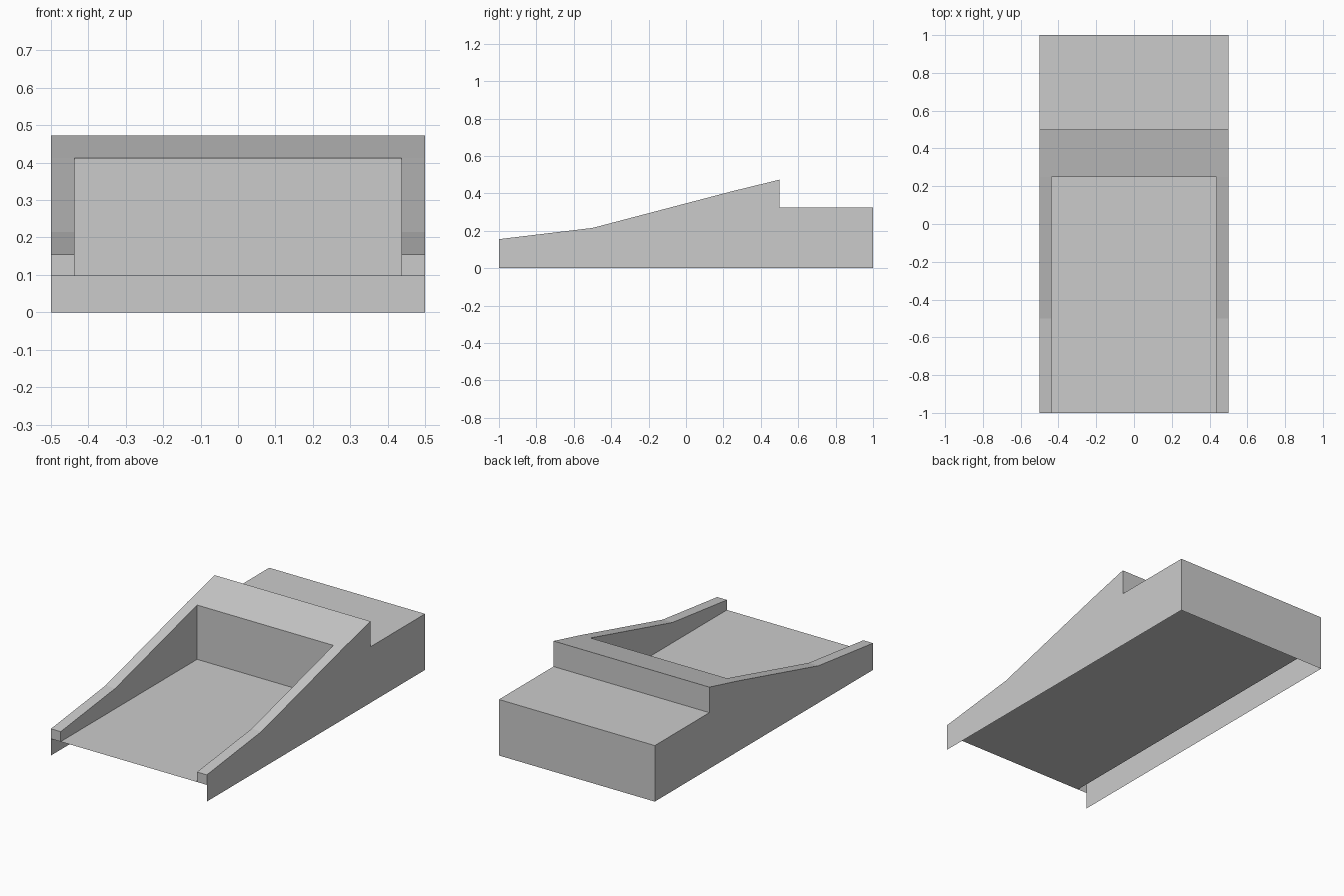
import bpy
from mathutils import Vector

cube = bpy.data.objects.get("Cube")
if cube:
    bpy.data.objects.remove(cube, do_unlink=True)

grey = bpy.data.materials.new("plain_grey")
colour = (0.6, 0.6, 0.6, 1)
grey.diffuse_color = colour
grey.use_nodes = True
grey.node_tree.nodes["Principled BSDF"].inputs["Base Color"].default_value = colour

# Main dimensions
OUTER, INNER = 0.5, 0.4375
FRONT, BEND, POCKET, RIDGE, BACK = -1, -0.5, 0.25, 0.5, 1
FLOOR, DECK = 0.097, 0.325
LIP, KNEE, HEAD, CREST = 0.155, 0.215, 0.412, 0.473


def sheet(name, points, facing):
    """Add one flat panel whose normal looks along facing."""
    mesh = bpy.data.meshes.new(name)
    mesh.from_pydata(points, [], [range(len(points))])
    mesh.update()
    if mesh.polygons[0].normal.dot(Vector(facing)) < 0:
        mesh.flip_normals()
    mesh.materials.append(grey)
    obj = bpy.data.objects.new(name, mesh)
    bpy.context.collection.objects.link(obj)


def panel(name, start, end, facing, x0=-OUTER, x1=OUTER):
    """Add a panel spanning x0 to x1 between two (y, z) points."""
    sheet(name, [(x0, *start), (x1, *start), (x1, *end), (x0, *end)], facing)


# Side walls, open underneath, with the sloping rails on top
outline = [(FRONT, 0), (BACK, 0), (BACK, DECK), (RIDGE, DECK),
           (RIDGE, CREST), (POCKET, HEAD), (BEND, KNEE), (FRONT, LIP)]
lining = [(FRONT, FLOOR), (POCKET, FLOOR), (POCKET, HEAD),
          (BEND, KNEE), (FRONT, LIP)]
for side, s in (("left", 1), ("right", -1)):
    sheet(side + "_outer_wall", [(s * OUTER, y, z) for y, z in outline], (s, 0, 0))
    sheet(side + "_inner_wall", [(s * INNER, y, z) for y, z in lining], (-s, 0, 0))
    rail = (s * INNER, s * OUTER)
    panel(side + "_rail_end", (FRONT, FLOOR), (FRONT, LIP), (0, -1, 0), *rail)
    panel(side + "_lower_rail", (FRONT, LIP), (BEND, KNEE), (0, 0, 1), *rail)
    panel(side + "_upper_rail", (BEND, KNEE), (POCKET, HEAD), (0, 0, 1), *rail)

# Recessed floor and the wall closing its far end
panel("floor", (FRONT, FLOOR), (BACK, FLOOR), (0, 0, 1), -INNER, INNER)
panel("recess_end_wall", (POCKET, FLOOR), (POCKET, HEAD), (0, -1, 0), -INNER, INNER)

# Ridge, step and rear deck
panel("ridge_slope", (POCKET, HEAD), (RIDGE, CREST), (0, 0, 1))
panel("ridge_step", (RIDGE, CREST), (RIDGE, DECK), (0, 1, 0))
panel("rear_deck", (RIDGE, DECK), (BACK, DECK), (0, 0, 1))
panel("rear_wall", (BACK, DECK), (BACK, 0), (0, 1, 0))
